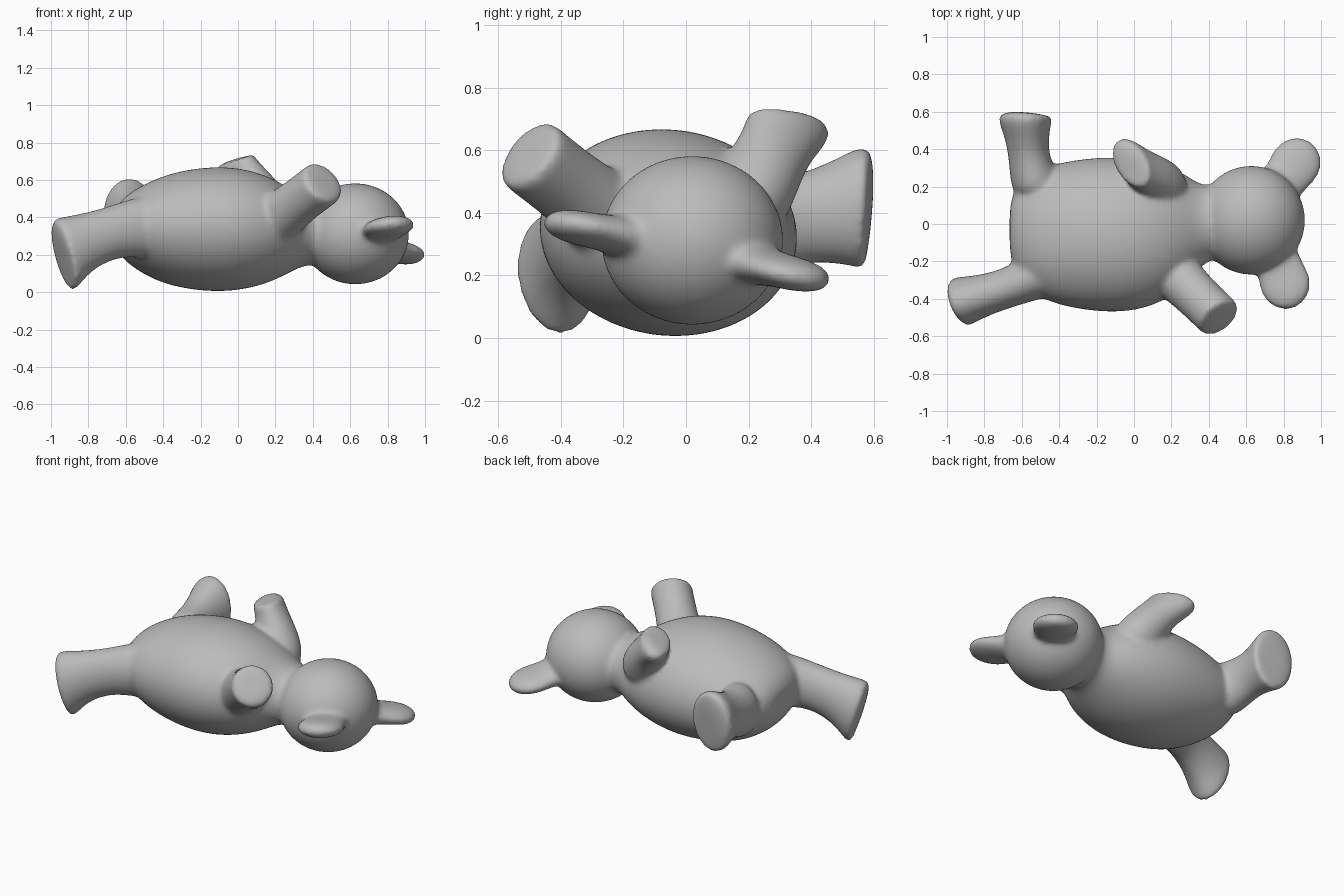
import bpy, bmesh, math
from mathutils import Vector

cube = bpy.data.objects.get("Cube")
if cube:
    bpy.data.objects.remove(cube, do_unlink=True)

grey = bpy.data.materials.new("plain_grey")
grey.use_nodes = True
grey.diffuse_color = (0.5, 0.5, 0.5, 1)
bsdf = grey.node_tree.nodes["Principled BSDF"]
bsdf.inputs["Base Color"].default_value = (0.5, 0.5, 0.5, 1)
bsdf.inputs["Roughness"].default_value = 0.8

SIDES = 24
parts = []


def loft(name, rings, start, end, long_axis):
    """Skin elliptical rings (x, y, z, side radius, long radius);
    the ring direction turns from start to end."""
    bm = bmesh.new()
    start, end = Vector(start).normalized(), Vector(end).normalized()
    loops = []
    for i, (x, y, z, a, b) in enumerate(rings):
        n = start.lerp(end, i / (len(rings) - 1)).normalized()
        v = Vector(long_axis)
        v = (v - n * v.dot(n)).normalized()
        u = v.cross(n)
        c = Vector((x, y, z))
        loops.append([bm.verts.new(c + u * a * math.cos(t) + v * b * math.sin(t))
                      for t in (2 * math.pi * k / SIDES for k in range(SIDES))])
    for lo, hi in zip(loops, loops[1:]):
        for k in range(SIDES):
            j = (k + 1) % SIDES
            bm.faces.new((lo[k], lo[j], hi[j], hi[k]))
    # Close both ends with a fan
    for loop, ring in ((loops[0], rings[0]), (loops[-1], rings[-1])):
        mid = bm.verts.new(ring[:3])
        for k in range(SIDES):
            bm.faces.new((loop[k], loop[(k + 1) % SIDES], mid))
    bmesh.ops.recalc_face_normals(bm, faces=bm.faces)
    mesh = bpy.data.meshes.new(name)
    bm.to_mesh(mesh)
    bm.free()
    obj = bpy.data.objects.new(name, mesh)
    bpy.context.collection.objects.link(obj)
    parts.append(obj)


def limb(name, rings, start, end, long_axis):
    """Limb with a flat, softly rounded sole at its last ring."""
    x, y, z, a, b = rings[-1]
    tip = Vector((x, y, z))
    n = Vector(end).normalized()
    rings = rings[:-1] + [(*(tip - n * 0.035), a, b), (*(tip - n * 0.008), a, b),
                          (*tip, a * 0.94, b * 0.94), (*(tip + n * 0.008), a * 0.55, b * 0.55)]
    loft(name, rings, start, end, long_axis)


def ear(name, root, centre, normal, r=0.142, thick=0.056):
    """Flat round ear growing out of the head along root -> centre."""
    root, centre = Vector(root), Vector(centre)
    d = (centre - root).normalized()
    rings = [(*root, thick * 1.3, r * 0.9), (*root.lerp(centre, 0.5), thick * 1.1, r * 0.88)]
    for deg in (-10, 15, 40, 60, 76, 86):
        t = math.radians(deg)
        p = centre + d * r * math.sin(t)
        rings.append((*p, thick * math.cos(t) ** 0.7, r * math.cos(t)))
    loft(name, rings, d, d, Vector(normal).cross(d))


# Torso: plump barrel narrowing to the neck
loft("torso", [
    (-0.665, -0.03, 0.34, 0.10, 0.07),
    (-0.652, -0.03, 0.34, 0.19, 0.11),
    (-0.61, -0.04, 0.34, 0.27, 0.17),
    (-0.51, -0.05, 0.335, 0.35, 0.24),
    (-0.36, -0.054, 0.335, 0.397, 0.307),
    (-0.14, -0.057, 0.337, 0.424, 0.34),
    (0.03, -0.056, 0.337, 0.41, 0.327),
    (0.17, -0.047, 0.335, 0.365, 0.285),
    (0.28, -0.03, 0.33, 0.298, 0.225),
    (0.35, -0.01, 0.325, 0.222, 0.182),
    (0.42, 0.01, 0.318, 0.2, 0.175),
    (0.52, 0.02, 0.31, 0.18, 0.16),
], (1, 0, 0), (1, 0, 0), (0, 0.12, 1))

# Head
bpy.ops.mesh.primitive_uv_sphere_add(segments=32, ring_count=20, location=(0.627, 0.02, 0.312))
head = bpy.context.object
head.name = "head"
head.scale = (0.29, 0.294, 0.271)
parts.append(head)

# Ears
ear("left_ear", (0.77, 0.19, 0.245), (0.865, 0.325, 0.21), (0.1, 0.22, 1))
ear("right_ear", (0.755, -0.16, 0.315), (0.808, -0.318, 0.348), (-0.12, 0.2, 1))

# Arms
limb("right_arm", [
    (0.14, -0.20, 0.345, 0.15, 0.15),
    (0.25, -0.30, 0.425, 0.135, 0.135),
    (0.33, -0.38, 0.49, 0.123, 0.124),
    (0.457, -0.505, 0.59, 0.124, 0.128),
], (0.52, -0.6, 0.45), (0.52, -0.65, 0.58), (0, 0, 1))
limb("left_arm", [
    (0.16, 0.16, 0.39, 0.16, 0.15),
    (0.12, 0.235, 0.51, 0.135, 0.13),
    (0.06, 0.28, 0.60, 0.105, 0.125),
    (-0.02, 0.325, 0.70, 0.092, 0.15),
], (-0.3, 0.4, 0.8), (-0.33, -0.08, 0.9), (-0.5, 0.72, 0))

# Legs
limb("right_leg", [
    (-0.42, -0.23, 0.35, 0.14, 0.18),
    (-0.55, -0.29, 0.345, 0.122, 0.16),
    (-0.68, -0.345, 0.32, 0.104, 0.138),
    (-0.82, -0.385, 0.265, 0.114, 0.156),
    (-0.94, -0.422, 0.197, 0.134, 0.2),
], (-1, -0.3, -0.1), (-0.9, -0.36, -0.29), (0, 0, 1))
limb("left_leg", [
    (-0.51, 0.17, 0.34, 0.14, 0.18),
    (-0.545, 0.28, 0.36, 0.122, 0.16),
    (-0.565, 0.38, 0.385, 0.108, 0.142),
    (-0.573, 0.48, 0.405, 0.122, 0.168),
    (-0.578, 0.583, 0.415, 0.143, 0.195),
], (-0.2, 1, 0.1), (0.1, 1, -0.08), (0, 0, 1))

# Fuse the parts into one soft skin with rounded joints
bpy.ops.object.select_all(action='DESELECT')
for part in parts:
    part.select_set(True)
bpy.context.view_layer.objects.active = parts[0]
bpy.ops.object.join()
skin = bpy.context.object
skin.name = skin.data.name = "plush_bear_skin"
skin.data.materials.clear()
skin.data.materials.append(grey)
sub = skin.modifiers.new("round_parts", 'SUBSURF')
sub.levels = sub.render_levels = 2
fuse = skin.modifiers.new("fuse_parts", 'REMESH')
fuse.mode = 'VOXEL'
fuse.voxel_size = 0.012
fuse.use_smooth_shade = True
soft = skin.modifiers.new("soften_joints", 'SMOOTH')
soft.factor = 0.5
soft.iterations = 22
